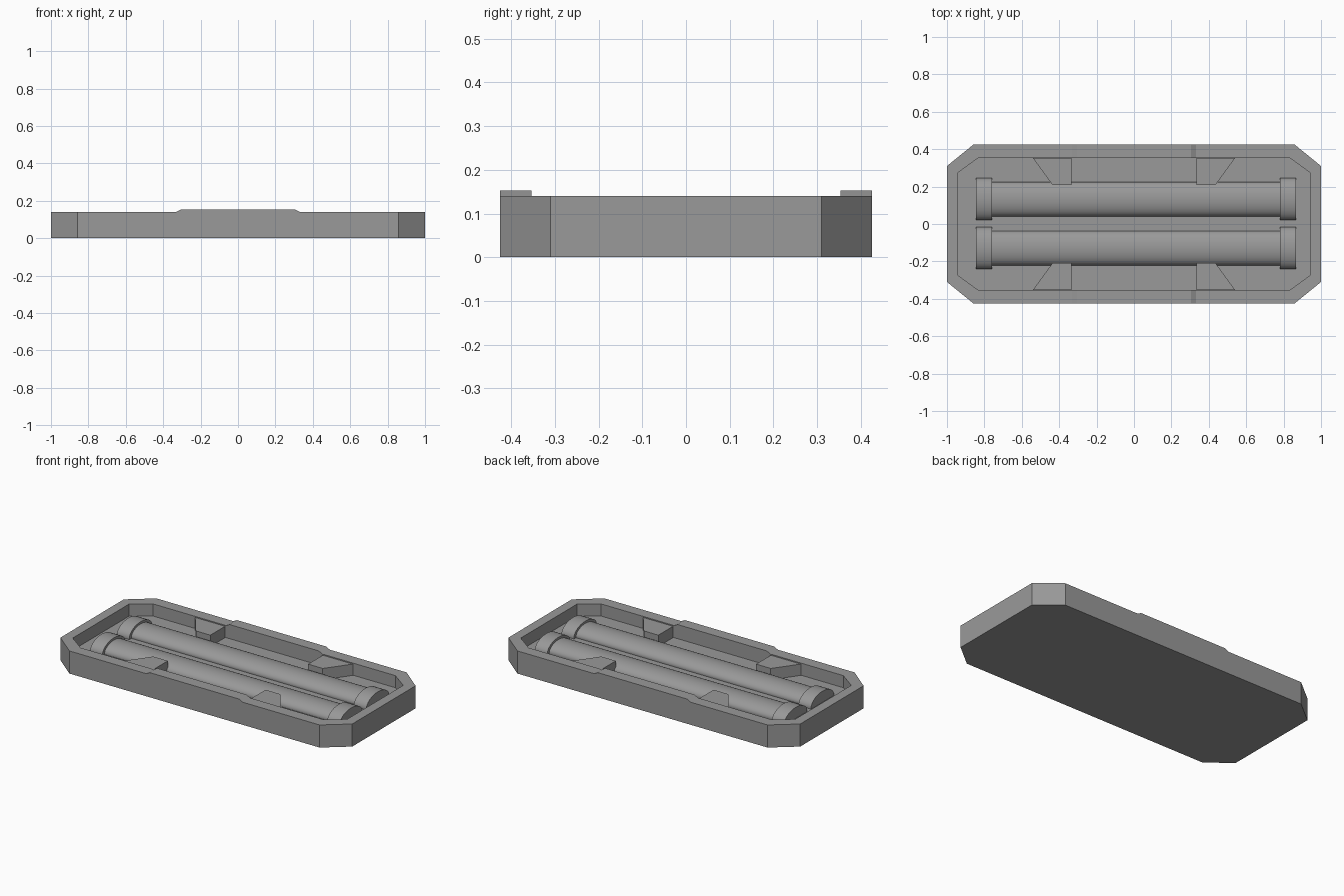
import bpy, bmesh, math

if "Cube" in bpy.data.objects:
    bpy.data.objects.remove(bpy.data.objects["Cube"])

# Dark grey finish shared by every part
GREY = bpy.data.materials.new("dark_grey")
GREY.diffuse_color = (0.32, 0.32, 0.32, 1)
GREY.use_nodes = True
GREY.node_tree.nodes["Principled BSDF"].inputs["Base Color"].default_value = GREY.diffuse_color


def make_object(name, bm):
    bmesh.ops.recalc_face_normals(bm, faces=bm.faces)
    mesh = bpy.data.meshes.new(name)
    bm.to_mesh(mesh)
    bm.free()
    mesh.materials.append(GREY)
    obj = bpy.data.objects.new(name, mesh)
    bpy.context.collection.objects.link(obj)
    return obj


def octagon(x, y, cx, cy, z):
    return [(x, -cy, z), (x, cy, z), (cx, y, z), (-cx, y, z),
            (-x, cy, z), (-x, -cy, z), (-cx, -y, z), (cx, -y, z)]


def loft(name, rings):
    bm = bmesh.new()
    loops = [[bm.verts.new(p) for p in ring] for ring in rings]
    n = len(loops[0])
    for a, b in zip(loops, loops[1:]):
        for i in range(n):
            j = (i + 1) % n
            bm.faces.new((a[i], a[j], b[j], b[i]))
    bm.faces.new(loops[0])
    bm.faces.new(loops[-1])
    return make_object(name, bm)


# Tray: outer wall, rim and sunken floor
FLOOR, RIM = 0.065, 0.14
outer = (1.0, 0.426, 0.857, 0.31)
inner = (0.94, 0.355, 0.83, 0.275)
loft("tray", [octagon(*outer, 0), octagon(*outer, RIM),
              octagon(*inner, RIM), octagon(*inner, FLOOR)])

# Raised rim pads and flat clips on both long sides
for side, sy in (("front", -1), ("back", 1)):
    pad = [(-0.335, 0.138), (0.335, 0.138), (0.305, 0.153), (-0.305, 0.153)]
    loft(f"rim_pad_{side}", [[(x, sy * y, z) for x, z in pad] for y in (0.354, 0.426)])
    for end, sx in (("left", -1), ("right", 1)):
        clip = [(0.335, 0.208), (0.335, 0.352), (0.54, 0.352), (0.435, 0.208)]
        loft(f"clip_{side}_{end}",
             [[(sx * x, sy * y, z) for x, y in clip] for z in (FLOOR, 0.135)])


# Lamp tubes with wider end caps
def tube(name, x0, x1, y, ry, rz):
    rings = [[(x, y + ry * math.cos(i * math.tau / 32), 0.07 + rz * math.sin(i * math.tau / 32))
              for i in range(32)] for x in (x0, x1)]
    obj = loft(name, rings)
    bpy.ops.object.select_all(action='DESELECT')
    obj.select_set(True)
    bpy.context.view_layer.objects.active = obj
    bpy.ops.object.shade_smooth_by_angle(angle=math.radians(30))


for side, y in (("front", -0.129), ("back", 0.133)):
    tube(f"tube_{side}", -0.77, 0.79, y, 0.092, 0.05)
    tube(f"cap_{side}_left", -0.845, -0.76, y, 0.1125, 0.064)
    tube(f"cap_{side}_right", 0.78, 0.865, y, 0.1125, 0.064)
